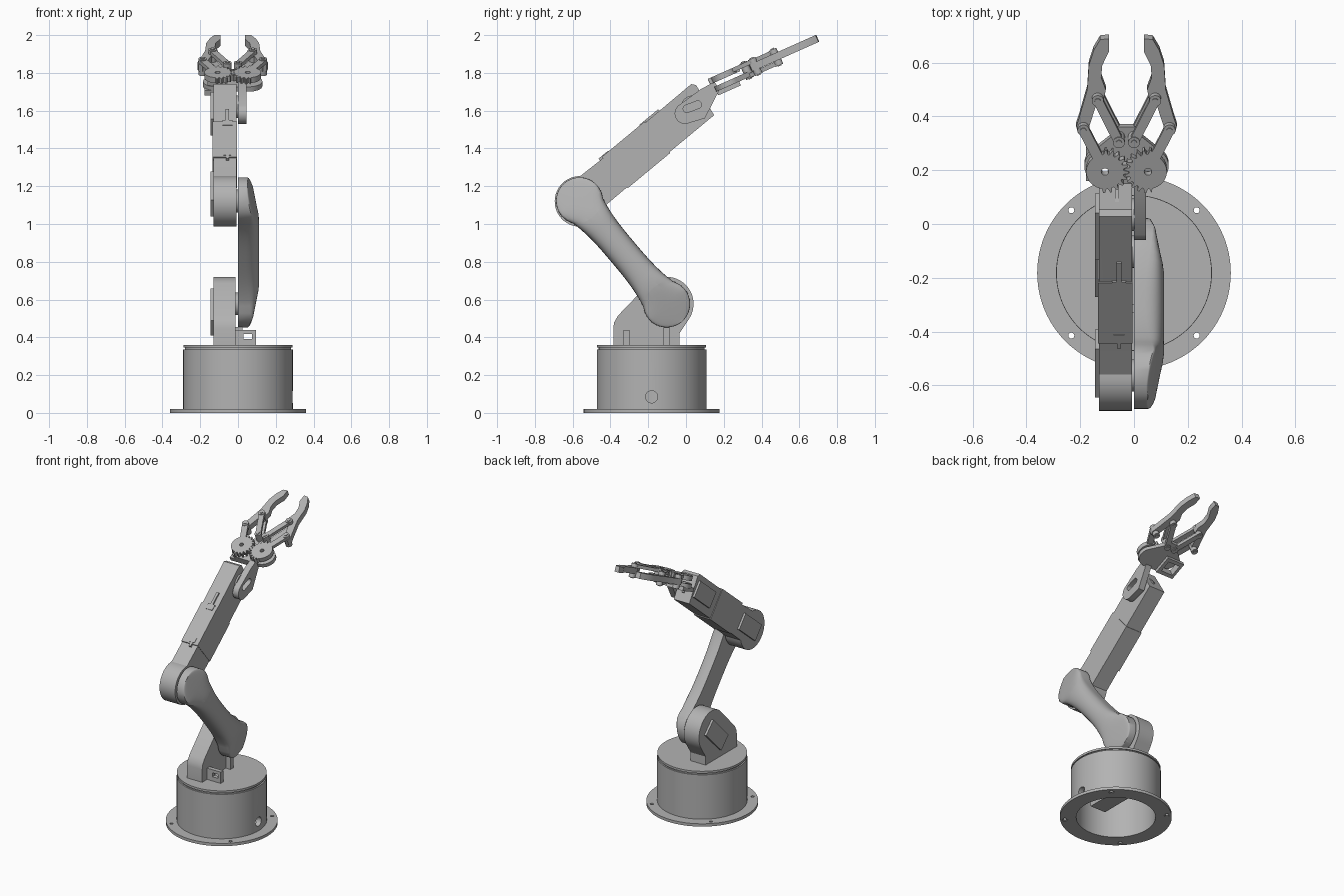
import bpy, bmesh
from math import sin, cos, radians, atan2, hypot, pi, sqrt
from mathutils import Matrix, Vector

if "Cube" in bpy.data.objects:
    bpy.data.objects.remove(bpy.data.objects["Cube"])

grey = bpy.data.materials.new("plain grey")
grey.use_nodes = True
grey.diffuse_color = (0.45, 0.45, 0.45, 1)
grey.node_tree.nodes["Principled BSDF"].inputs["Base Color"].default_value = (0.45, 0.45, 0.45, 1)


# ---------- helpers ----------
def frame(origin, ax, ay):
    ax, ay = Vector(ax), Vector(ay)
    m = Matrix((ax, ay, ax.cross(ay))).transposed().to_4x4()
    return Matrix.Translation(origin) @ m


def side(y=0, z=0, a=0):
    """Local x, y lie in the world y-z plane turned by a; local z is world x."""
    return frame((0, y, z), (0, cos(a), sin(a)), (0, -sin(a), cos(a)))


def finish(name, bm, mat=None):
    if mat:
        bm.transform(mat)
    bmesh.ops.recalc_face_normals(bm, faces=bm.faces)
    me = bpy.data.meshes.new(name)
    bm.to_mesh(me)
    bm.free()
    me.materials.append(grey)
    ob = bpy.data.objects.new(name, me)
    bpy.context.collection.objects.link(ob)
    return ob


def prism(name, pts, lo, hi, mat=None):
    bm = bmesh.new()
    face = bm.faces.new([bm.verts.new((p[0], p[1], lo)) for p in pts])
    ext = bmesh.ops.extrude_face_region(bm, geom=[face])
    top = [g for g in ext["geom"] if isinstance(g, bmesh.types.BMVert)]
    bmesh.ops.translate(bm, vec=(0, 0, hi - lo), verts=top)
    return finish(name, bm, mat)


def loft(name, rings, mat=None, closed=False):
    bm = bmesh.new()
    vs = [[bm.verts.new(p) for p in r] for r in rings]
    n = len(rings[0])
    for a, b in zip(vs, vs[1:] + (vs[:1] if closed else [])):
        for i in range(n):
            bm.faces.new((a[i], a[(i + 1) % n], b[(i + 1) % n], b[i]))
    if not closed:
        bm.faces.new(vs[0])
        bm.faces.new(vs[-1])
    return finish(name, bm, mat)


def lathe(name, profile, mat, n=96):
    return loft(name, [[(r * cos(2 * pi * k / n), r * sin(2 * pi * k / n), z) for r, z in profile]
                       for k in range(n)], mat, True)


def arc(x, y, r, a0=0, a1=360, n=48):
    last = n if a1 - a0 == 360 else n - 1
    return [(x + r * cos(radians(a0 + (a1 - a0) * i / last)),
             y + r * sin(radians(a0 + (a1 - a0) * i / last))) for i in range(n)]


def rect(x0, x1, y0, y1):
    return [(x0, y0), (x1, y0), (x1, y1), (x0, y1)]


def capsule(p, q, r):
    a = atan2(q[1] - p[1], q[0] - p[0]) * 180 / pi
    return arc(*q, r, a - 90, a + 90, 12) + arc(*p, r, a + 90, a + 270, 12)


def shrink(pts, c, k):
    return [(c[0] + (x - c[0]) * k, c[1] + (y - c[1]) * k) for x, y in pts]


def cut(ob, *cutters):
    for c in cutters:
        c.hide_render = True
        mod = ob.modifiers.new("cut", "BOOLEAN")
        mod.operation, mod.solver, mod.object = "DIFFERENCE", "EXACT", c
    bpy.context.view_layer.update()
    dg = bpy.context.evaluated_depsgraph_get()
    me = bpy.data.meshes.new_from_object(ob.evaluated_get(dg))
    ob.modifiers.clear()
    ob.data = me
    for c in cutters:
        bpy.data.objects.remove(c)
    return ob


# ---------- joints ----------
SHOULDER, ELBOW, WRIST = (-0.103, 0.577), (-0.563, 1.122), (0.034, 1.62)
BASE = Matrix.Translation((0, -0.182, 0))

# ---------- base ----------
base = lathe("base_drum", [(0.255, 0), (0.36, 0), (0.36, 0.02), (0.29, 0.02),
                           (0.29, 0.335), (0.255, 0.335)], BASE)
bolts = [prism("hole", arc(sx * 0.233, sy * 0.233, 0.019, n=24), -0.1, 0.1, BASE)
         for sx in (-1, 1) for sy in (-1, 1)]
cut(base, prism("hole", arc(-0.182, 0.085, 0.032), 0.2, 0.4, side()), *bolts)
for sx in (-1, 1):
    for sy in (-1, 1):
        lathe("bolt_collar", [(0.011, 0.004), (0.019, 0.004), (0.019, 0.02), (0.011, 0.02)],
              BASE @ Matrix.Translation((sx * 0.233, sy * 0.233, 0)), 24)
prism("turntable_neck", arc(0, 0, 0.28, n=96), 0.325, 0.346, BASE)
prism("turntable", arc(0, 0, 0.289, n=96), 0.345, 0.36, BASE)
prism("base_servo", rect(-0.06, 0.06, -0.18, 0.06), 0.14, 0.33, BASE)

# ---------- shoulder bracket ----------
outline = [(-0.035, 0.36), (-0.035, 0.42)] + arc(*SHOULDER, 0.143, -35, 130, 28) + \
    [(-0.36, 0.515), (-0.38, 0.48), (-0.385, 0.45), (-0.385, 0.36)]
bracket = prism("shoulder_bracket", outline, -0.13, -0.012, side())
cut(bracket, prism("pocket", shrink(outline, (-0.14, 0.55), 0.85), -0.2, -0.04, side()))
tab = prism("cable_tab", rect(-0.03, 0.095, 0.355, 0.44), 0.3, 0.33,
            frame((0, 0, 0), (1, 0, 0), (0, 0, 1)))
cut(tab, prism("slot", rect(0.03, 0.075, 0.39, 0.418), 0.2, 0.4,
               frame((0, 0, 0), (1, 0, 0), (0, 0, 1))))
prism("stop_tab", rect(-0.12, -0.085, 0.36, 0.455), -0.02, 0.025, side())


def servo(name, joint, angle, u0, u1):
    m = side(*joint, angle)
    prism(name + "_body", rect(u0, u1, -0.057, 0.057), -0.145, -0.03, m)
    prism(name + "_flange", rect(u0 - 0.025, u1 + 0.025, -0.05, 0.05), -0.07, -0.055, m)
    prism(name + "_horn", arc(0, 0, 0.06), -0.03, 0.004, m)


ARM = radians(39.6)
servo("shoulder_servo", SHOULDER, pi / 4, -0.18, 0.06)
servo("elbow_servo", ELBOW, ARM, -0.06, 0.175)
servo("wrist_servo", WRIST, ARM, -0.17, 0.055)

# ---------- lower arm: domed shell with an open cup at each end ----------
R, MID = 0.125, 0.08
dy, dz = SHOULDER[0] - ELBOW[0], SHOULDER[1] - ELBOW[1]
L = hypot(dy, dz)
LOW = side(*ELBOW, atan2(dz, dy))
stations = [-R * cos(pi / 2 * k / 9) for k in range(9)]
stations += [L * k / 20 for k in range(21)]
stations += [L - u for u in stations[8::-1]]
rings = []
for u in stations:
    e = abs(2 * u / L - 1)
    d = min(u, L - u)
    tip = sqrt(max(R * R - d * d, 0)) if d < R else 0
    h = max(tip, MID + (R - MID) * e ** 3 if d >= 0 else 0, 0.006)
    t = 0.112 - 0.06 * min(max((0.13 - d) / 0.25, 0), 1) ** 1.2
    p = 0.5 - 0.42 * min(e, 1) ** 2
    rings.append([(u, h * cos(pi * k / 24), max(t * sin(pi * k / 24), 0) ** p * t ** (1 - p)
                   if 0 < k < 24 else 0) for k in range(25)])
lower = loft("lower_arm", rings, LOW)
cutters = []
for c in (0, L):
    cutters.append(prism("cup", arc(c, 0, 0.112, n=64), 0.022, 0.3, LOW))
    cutters.append(prism("hole", arc(c, 0, 0.024, n=24), -0.1, 0.1, LOW))
    for s in (-1, 1):
        cutters.append(prism("hole", arc(c + s * 0.03, s * 0.035, 0.01, n=16), -0.1, 0.1, LOW))
cutters.append(prism("cable_tunnel", arc(0, 0.062, 0.03, n=32), 0.05, L - 0.05,
                     LOW @ frame((0, 0, 0), (0, 1, 0), (0, 0, 1))))
cut(lower, *cutters)

# ---------- upper arm ----------
UP = side(*ELBOW, ARM)
ALONG = UP @ frame((0, 0, 0), (1, 0, 0), (0, 0, 1))
TOPVIEW = UP @ frame((0, 0, 0), (1, 0, 0), (0, 0, 1))
end = arc(0, -0.003, 0.134, 50, 310, 36)
shape = end + [(0.235, -0.104), (0.838, -0.104), (0.866, 0.08), (0.85, 0.1), (0.235, 0.096)]
upper = prism("upper_arm", shape, -0.13, -0.008, UP)
pocket = end + [(0.2, -0.104), (0.2, 0.096)]
cut(upper,
    prism("taper", [(-0.3, -0.052), (0.03, -0.151), (-0.3, -0.151)], -0.3, 0.3, ALONG),
    prism("pocket", shrink(pocket, (0.05, 0), 0.87), -0.3, -0.04, UP),
    prism("pocket", rect(0.57, 0.835, -0.085, 0.08), -0.3, -0.04, UP),
    prism("slot", rect(0.3, 0.49, -0.095, -0.018), -0.3, 0.3, TOPVIEW))
sleeve = prism("upper_arm_sleeve", rect(0.24, 0.532, -0.11, 0.105), -0.134, -0.005, UP)
cut(sleeve, prism("slot", rect(0.3, 0.49, -0.095, -0.018), -0.3, 0.3, TOPVIEW),
    prism("core", rect(0.2, 0.6, -0.1, 0.095), -0.128, -0.01, UP))
prism("arm_controller", rect(0.31, 0.48, -0.05, 0.05), -0.092, -0.022, UP)
# small clips either side of the slot
for u0, u1, half in ((0.5, 0.63, 0.009), (0.5, 0.54, 0.026), (0.22, 0.285, 0.008), (0.25, 0.285, 0.02)):
    prism("clip", rect(u0, u1, -0.056 - half, -0.056 + half), -0.109, -0.09, TOPVIEW)

# ---------- wrist plate ----------
plate = prism("wrist_plate", arc(-0.005, 1.585, 0.055, 130, 280, 14) +
              [(0.10, 1.56), (0.18, 1.715), (0.15, 1.752), (0.08, 1.715)], 0.0, 0.045, side())
cut(plate, prism("slot", capsule((0.005, 1.61), (0.062, 1.632), 0.02), -0.1, 0.1, side()))

# ---------- gripper ----------
G = radians(24)
GRIP = frame((-0.028, 0.69, 1.98), (1, 0, 0), (0, cos(G), sin(G)))
GEAR, OUTER, INNER, KNUCKLE = (0.08, -0.525), (0.16, -0.355), (0.028, -0.405), (0.107, -0.235)
finger = [(0.065, 0.008), (0.098, 0.004), (0.122, -0.04), (0.14, -0.1), (0.146, -0.2),
          (0.175, -0.31), (0.187, -0.35), (0.18, -0.378), (0.16, -0.383), (0.137, -0.345),
          (0.112, -0.26), (0.085, -0.245), (0.077, -0.2), (0.094, -0.15), (0.09, -0.1), (0.065, -0.045)]
palm = arc(0.085, -0.525, 0.072, -90, 40, 14) + [(0.05, -0.4), (0.03, -0.365)]
palm += [(-x, y) for x, y in reversed(palm)]
palm_plate = prism("palm_plate", palm, -0.04, -0.012, GRIP)
cut(palm_plate, prism("window", rect(-0.13, -0.04, -0.57, -0.49), -0.2, 0.2, GRIP))
loop = prism("gripper_servo_frame", rect(-0.15, -0.015, -0.595, -0.465), -0.062, -0.035, GRIP)
cut(loop, prism("window", rect(-0.13, -0.04, -0.57, -0.49), -0.2, 0.2, GRIP))


def tooth_radius(a, phase):
    if cos(a) > 0.2:
        return 0.07
    return 0.087 if (int(a / (2 * pi) * 80 + 0.5) + phase) % 4 < 2 else 0.07


for s, label in ((1, "left"), (-1, "right")):
    def flip(pts):
        return [(s * x, y) for x, y in pts]

    prism(label + "_finger", flip(finger), -0.02, 0.02, GRIP)
    teeth = []
    for k in range(80):
        a = 2 * pi * k / 80
        r = tooth_radius(a, 1 + s)
        teeth.append((GEAR[0] + r * cos(a), GEAR[1] + r * sin(a)))
    gear = prism(label + "_gear", flip(teeth), 0.008, 0.04, GRIP)
    cut(gear, prism("hole", flip(arc(*GEAR, 0.014, n=20)), -0.1, 0.1, GRIP))
    prism(label + "_gear_arm", flip(capsule((0.11, -0.46), OUTER, 0.02)), 0.018, 0.04, GRIP)
    prism(label + "_lower_link", flip(capsule(INNER, KNUCKLE, 0.018)), -0.045, -0.022, GRIP)
    prism(label + "_upper_link", flip(capsule(INNER, KNUCKLE, 0.018)), 0.018, 0.04, GRIP)
    for p in (OUTER, INNER, KNUCKLE):
        prism(label + "_pivot_pin", flip(arc(*p, 0.022, n=24)), -0.048, 0.044, GRIP)
        prism(label + "_pivot_head", flip(arc(*p, 0.011, n=16)), -0.052, 0.049, GRIP)

# ---------- shading ----------
for ob in bpy.context.collection.objects:
    if ob.type == "MESH" and ob.data.materials and ob.data.materials[0] == grey:
        ob.data.shade_smooth()
        ob.data.set_sharp_from_angle(angle=radians(30))
